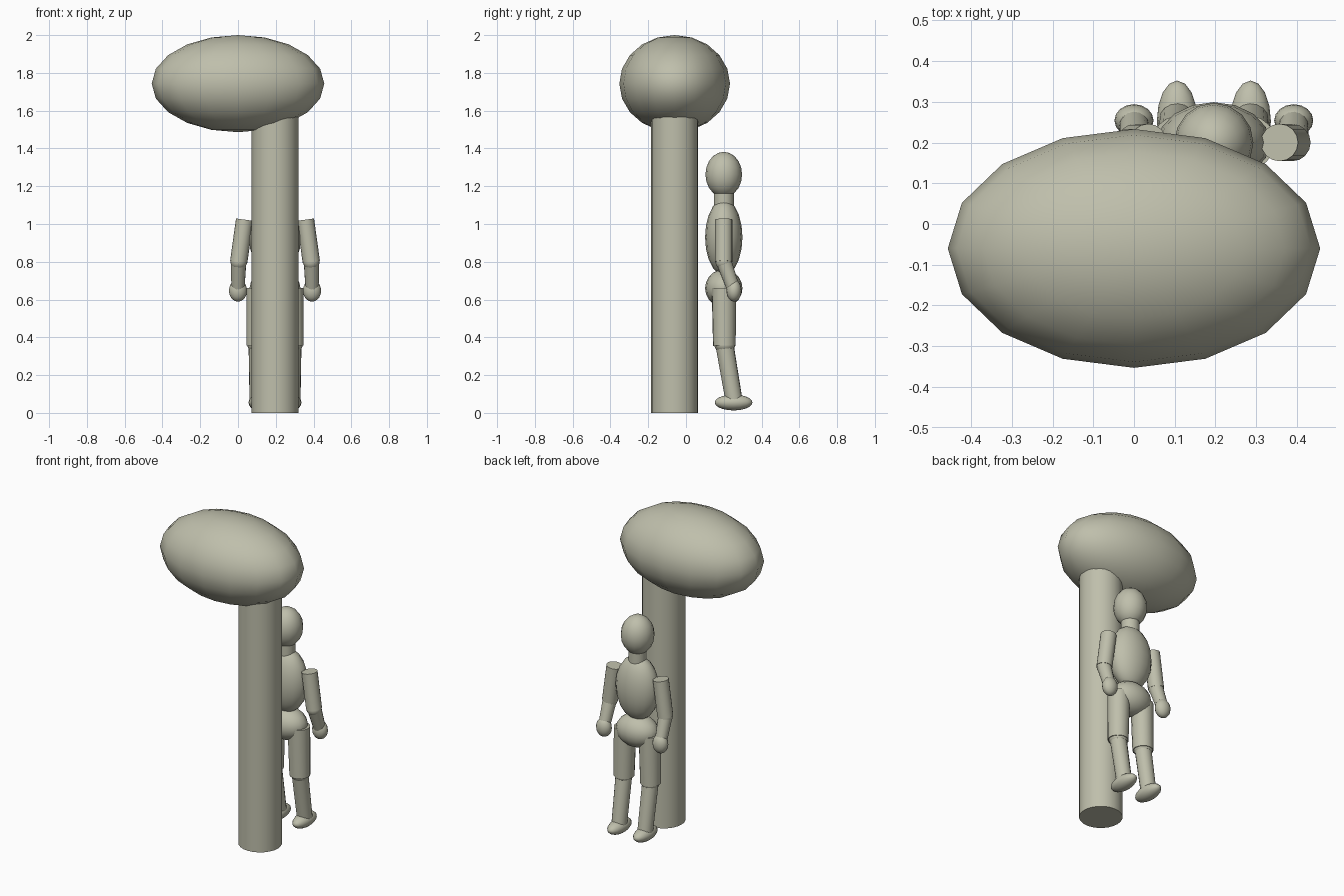
import bpy, math
from mathutils import Vector

if "Cube" in bpy.data.objects:
    bpy.data.objects.remove(bpy.data.objects["Cube"])

mat = bpy.data.materials.new("stone_grey")
mat.diffuse_color = (0.52, 0.52, 0.41, 1)
mat.use_nodes = True
mat.node_tree.nodes["Principled BSDF"].inputs["Base Color"].default_value = mat.diffuse_color

CX, CY = 0.196, 0.20   # figure centre line


def finish(name):
    ob = bpy.context.object
    ob.name = name
    ob.data.materials.append(mat)
    bpy.ops.object.shade_smooth_by_angle(angle=math.radians(50))
    return ob


def ball(name, loc, radii, tilt=0):
    bpy.ops.mesh.primitive_uv_sphere_add(segments=16, ring_count=10, radius=1, location=loc)
    bpy.context.object.scale = radii
    bpy.context.object.rotation_euler.x = tilt
    return finish(name)


def rod(name, a, b, r1, r2=None, sides=16):
    a, b = Vector(a), Vector(b)
    d = b - a
    bpy.ops.mesh.primitive_cone_add(vertices=sides, radius1=r1, radius2=r2 or r1,
                                    depth=d.length, location=(a + b) / 2)
    bpy.context.object.rotation_euler = d.to_track_quat('Z', 'Y').to_euler()
    return finish(name)


# Tree: off-centre trunk and broad crown
rod("trunk", (CX, -0.06, 0), (CX, -0.06, 1.57), 0.124, sides=24)
ball("crown", (0, -0.06, 1.743), (0.457, 0.293, 0.257))

# Figure: head, neck, torso, pelvis
ball("head", (CX, CY, 1.262), (0.097, 0.097, 0.12))
rod("neck", (CX, CY, 1.08), (CX, CY, 1.19), 0.053)
ball("torso", (CX, CY, 0.93), (0.138, 0.099, 0.2))
ball("pelvis", (CX, CY, 0.66), (0.135, 0.099, 0.1))

# Limbs on both sides
for side, s in (("left", -1), ("right", 1)):
    def p(dx, y, z):
        return (CX + s * dx, y, z)
    # Arm
    rod(side + "_upper_arm", p(0.192, 0.2, 0.80), p(0.161, 0.2, 1.023), 0.046)
    ball(side + "_elbow", p(0.192, 0.2, 0.80), (0.044, 0.044, 0.044))
    rod(side + "_forearm", p(0.196, 0.25, 0.66), p(0.193, 0.2, 0.80), 0.035, 0.041)
    ball(side + "_hand", p(0.196, 0.254, 0.647), (0.048, 0.04, 0.058))
    # Leg
    rod(side + "_thigh", p(0.092, 0.203, 0.355), p(0.086, 0.201, 0.66), 0.06, 0.065)
    ball(side + "_knee", p(0.092, 0.205, 0.365), (0.056, 0.056, 0.05))
    rod(side + "_shin", p(0.09, 0.255, 0.06), p(0.092, 0.205, 0.355), 0.045, 0.048)
    ball(side + "_foot", p(0.09, 0.252, 0.055), (0.05, 0.1, 0.042))
